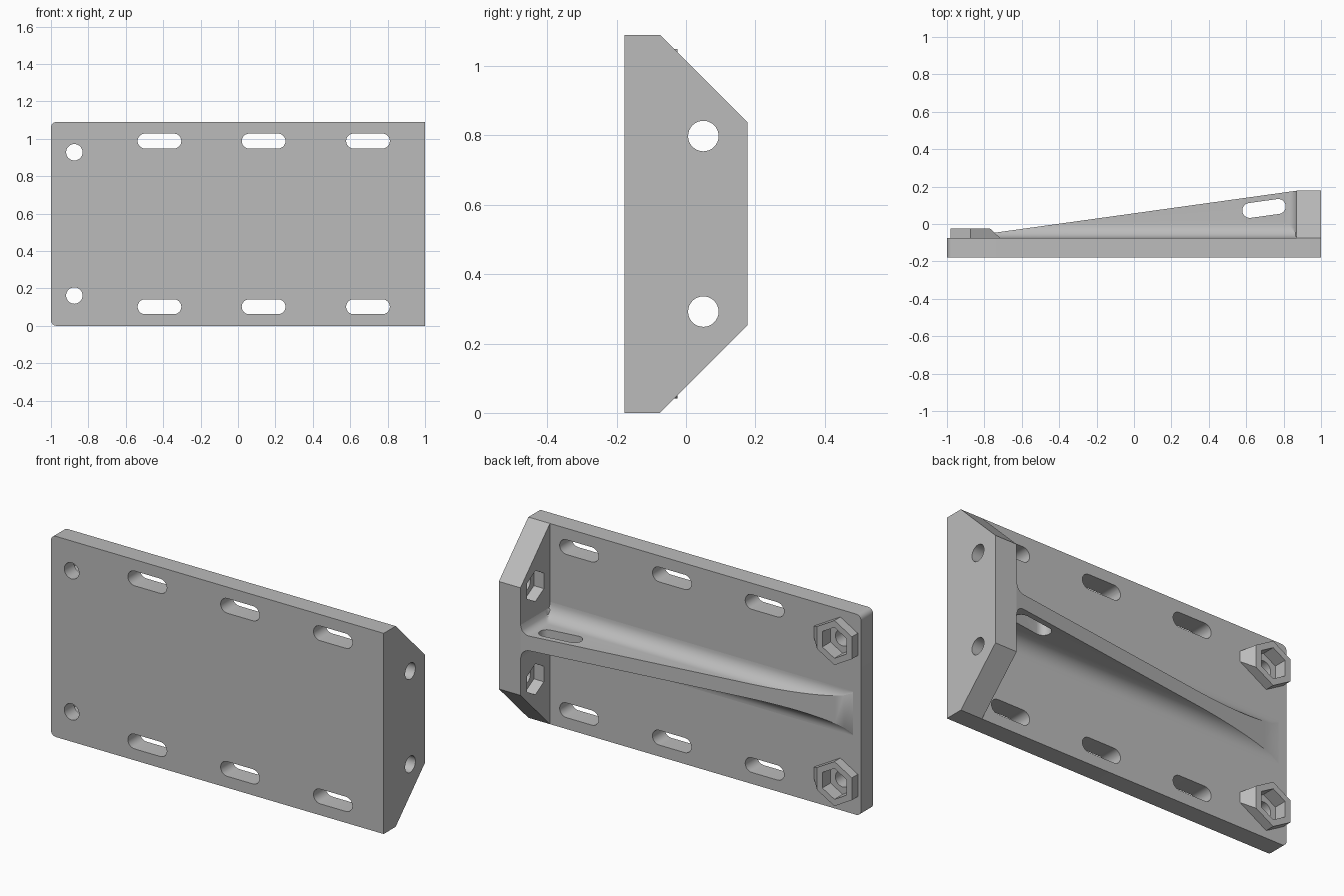
import bpy, bmesh, math

cube = bpy.data.objects.get("Cube")
if cube:
    bpy.data.objects.remove(cube, do_unlink=True)

grey = bpy.data.materials.new("plain grey")
grey.use_nodes = True
grey.diffuse_color = (0.5, 0.5, 0.5, 1)
grey.node_tree.nodes["Principled BSDF"].inputs["Base Color"].default_value = (0.5, 0.5, 0.5, 1)

HEIGHT, FRONT, BACK, REAR = 1.09, -0.178, -0.075, 0.178
MID = HEIGHT / 2
FLANGE_X = 0.87
BOSS_X, BOSS_Z = -0.875, 0.383      # boss position, height offset from the middle
HOLE_R, NUT_R = 0.044, 0.084


def place(axis, u, v, w):
    """Put profile point (u, v) at depth w along the extrusion axis."""
    return {"x": (w, u, v), "y": (u, w, v), "z": (u, v, w)}[axis]


def loft(name, rings):
    """Skin equal-length rings and cap both ends."""
    bm = bmesh.new()
    loops = [[bm.verts.new(p) for p in ring] for ring in rings]
    n = len(loops[0])
    for a, b in zip(loops, loops[1:]):
        for i in range(n):
            j = (i + 1) % n
            bm.faces.new((a[i], a[j], b[j], b[i]))
    bm.faces.new(loops[0])
    bm.faces.new(loops[-1])
    bmesh.ops.recalc_face_normals(bm, faces=bm.faces)
    mesh = bpy.data.meshes.new(name)
    bm.to_mesh(mesh)
    bm.free()
    mesh.materials.append(grey)
    obj = bpy.data.objects.new(name, mesh)
    bpy.context.collection.objects.link(obj)
    return obj


def prism(name, axis, profile, lo, hi):
    return loft(name, [[place(axis, u, v, w) for u, v in profile] for w in (lo, hi)])


def ngon(cu, cv, r, sides, turn=0.0):
    return [(cu + r * math.cos(turn + math.tau * i / sides),
             cv + r * math.sin(turn + math.tau * i / sides)) for i in range(sides)]


def slot(cu, cv, half, r, tilt=0.0, steps=12):
    """Round-ended slot outline."""
    pts = []
    for side in (1, -1):
        for i in range(steps + 1):
            a = math.pi * (i / steps - 0.5) + (math.pi if side < 0 else 0)
            u, v = side * half + r * math.cos(a), r * math.sin(a)
            pts.append((cu + u * math.cos(tilt) - v * math.sin(tilt),
                        cv + u * math.sin(tilt) + v * math.cos(tilt)))
    return pts


def cut(obj, cutters):
    """Subtract the cutters, then shade smooth with sharp edges kept."""
    bpy.context.view_layer.objects.active = obj
    for c in cutters:
        mod = obj.modifiers.new("cut", "BOOLEAN")
        mod.operation, mod.solver, mod.object = "DIFFERENCE", "EXACT", c
        bpy.ops.object.modifier_apply(modifier=mod.name)
        bpy.data.objects.remove(c, do_unlink=True)
    bpy.ops.object.select_all(action="DESELECT")
    obj.select_set(True)
    bpy.ops.object.shade_smooth_by_angle(angle=math.radians(25))


def bolt_cutters(axis, u, v, floor, lo, hi):
    """Round bolt hole plus hexagonal nut pocket."""
    low, high = sorted(floor)
    return [prism("cutter", axis, ngon(u, v, HOLE_R, 32), lo, hi),
            prism("cutter", axis, ngon(u, v, NUT_R, 6, math.pi / 2), low, high)]


# Base plate with rounded corners at one end
r = 0.03
outline = [(1, 0), (1, HEIGHT)]
for cz, start in ((HEIGHT - r, 0.5), (r, 1.0)):
    for i in range(7):
        a = math.pi * (start + i / 12)
        outline.append((-1 + r + r * math.cos(a), cz + r * math.sin(a)))
plate = prism("base_plate", "y", outline, FRONT, BACK)
cutters = [prism("cutter", "y", slot(x, MID + s * 0.443, 0.077, 0.04), -0.5, 0.5)
           for x in (-0.42, 0.137, 0.695) for s in (1, -1)]
for s in (1, -1):
    cutters += bolt_cutters("y", BOSS_X, MID + s * BOSS_Z, (-0.095, 0.2), -0.5, 0.5)
cut(plate, cutters)

# End flange with sloped corners, bolt holes and nut pockets
slope = REAR - BACK
flange = prism("end_flange", "x",
               [(BACK, 0), (REAR, slope), (REAR, HEIGHT - slope), (BACK, HEIGHT)],
               FLANGE_X, 1)
cutters = []
for s in (1, -1):
    cutters += bolt_cutters("x", 0.05, MID + s * 0.253, (0.7, FLANGE_X + 0.06), 0.6, 1.2)
cut(flange, cutters)

# Hexagonal bosses, the side towards the flange sloping out at the base
for label, s in (("upper", 1), ("lower", -1)):
    cz, run = MID + s * BOSS_Z, 0.055
    top = ngon(BOSS_X, cz, 0.121, 6, math.pi / 2)
    base = [(x + run, z - math.copysign(run * math.tan(math.pi / 6), z - cz))
            if x > BOSS_X + 0.05 else (x, z) for x, z in top]
    boss = loft(label + "_nut_boss", [[place("y", x, z, BACK) for x, z in base],
                                      [place("y", x, z, -0.024) for x, z in top]])
    cut(boss, bolt_cutters("y", BOSS_X, cz, (-0.3, 0.2), -0.5, 0.5))

# Tapering centre rib, filleted into the plate and the flange
PLATE_FILLET, FLANGE_FILLET, HALF, START = 0.08, 0.05, 0.04, -0.95


def flare(d, radius):
    return radius - math.sqrt(radius ** 2 - (radius - d) ** 2) if d < radius else 0.0


def rib_section(x):
    gap = max(FLANGE_X - x, 0)
    height = max((REAR - BACK) * (1 - gap / (FLANGE_X - START)), 0.0005)
    bend = min(height, PLATE_FILLET) * 0.999
    levels = [bend * (1 - math.cos(math.pi / 2 * i / 10)) for i in range(11)] + [height]
    side = [(h, HALF + max(flare(h, PLATE_FILLET), flare(gap, FLANGE_FILLET))) for h in levels]
    side.insert(0, (-0.02, side[0][1]))
    return ([(x, BACK + h, MID + w) for h, w in side]
            + [(x, BACK + h, MID - w) for h, w in reversed(side)])


length = FLANGE_X - FLANGE_FILLET - START
stations = [START + length * i / 36 for i in range(36)]
stations += [FLANGE_X - FLANGE_FILLET * math.cos(math.pi / 2 * i / 10) for i in range(11)]
rib = loft("centre_rib", [rib_section(x) for x in stations])
tilt = math.atan((REAR - BACK) / (FLANGE_X - START))
cut(rib, [prism("cutter", "z", slot(0.695, 0.083, 0.077, 0.04, tilt), 0.2, 0.9)])
